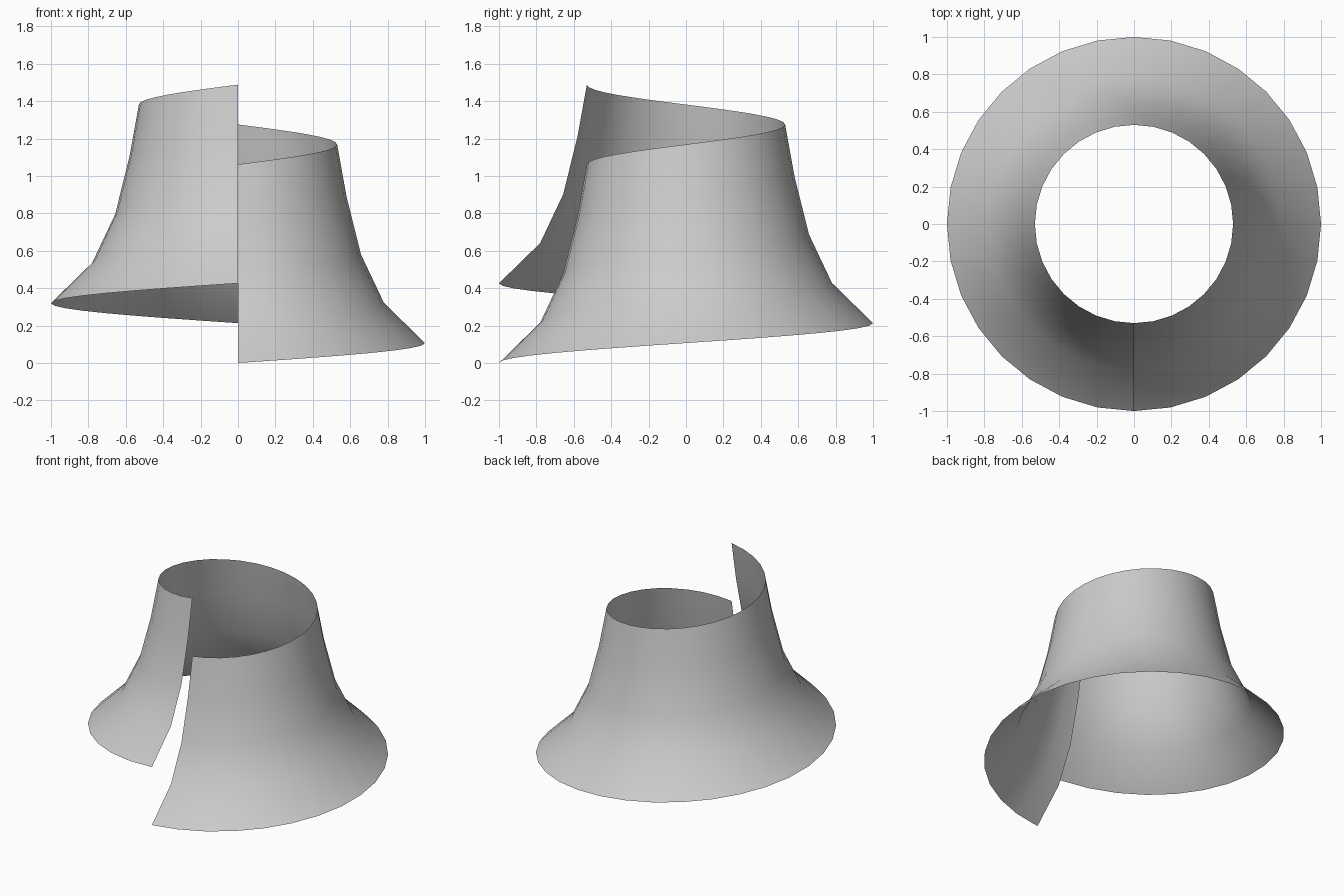
import bpy, bmesh, math

if "Cube" in bpy.data.objects:
    bpy.data.objects.remove(bpy.data.objects["Cube"])

# Flared skirt profile (radius, height), swept one full turn while rising
PROFILE = [(1.0, 0.0), (0.78, 0.215), (0.657, 0.475), (0.58, 0.785), (0.53, 1.062)]
STEPS = 32
RISE = 0.426

bm = bmesh.new()
columns = []
for i in range(STEPS + 1):
    t = i / STEPS
    a = -math.pi / 2 + 2 * math.pi * t
    columns.append([bm.verts.new((r * math.cos(a), r * math.sin(a), z + RISE * t))
                    for r, z in PROFILE])

# Quads between neighbouring columns; the seam at the front stays open
for left, right in zip(columns, columns[1:]):
    for j in range(len(PROFILE) - 1):
        bm.faces.new((left[j], right[j], right[j + 1], left[j + 1]))

mesh = bpy.data.meshes.new("spiral_skirt")
bm.to_mesh(mesh)
bm.free()
skirt = bpy.data.objects.new("spiral_skirt", mesh)
bpy.context.collection.objects.link(skirt)

# Smooth shading over the whole sheet
for p in mesh.polygons:
    p.use_smooth = True
